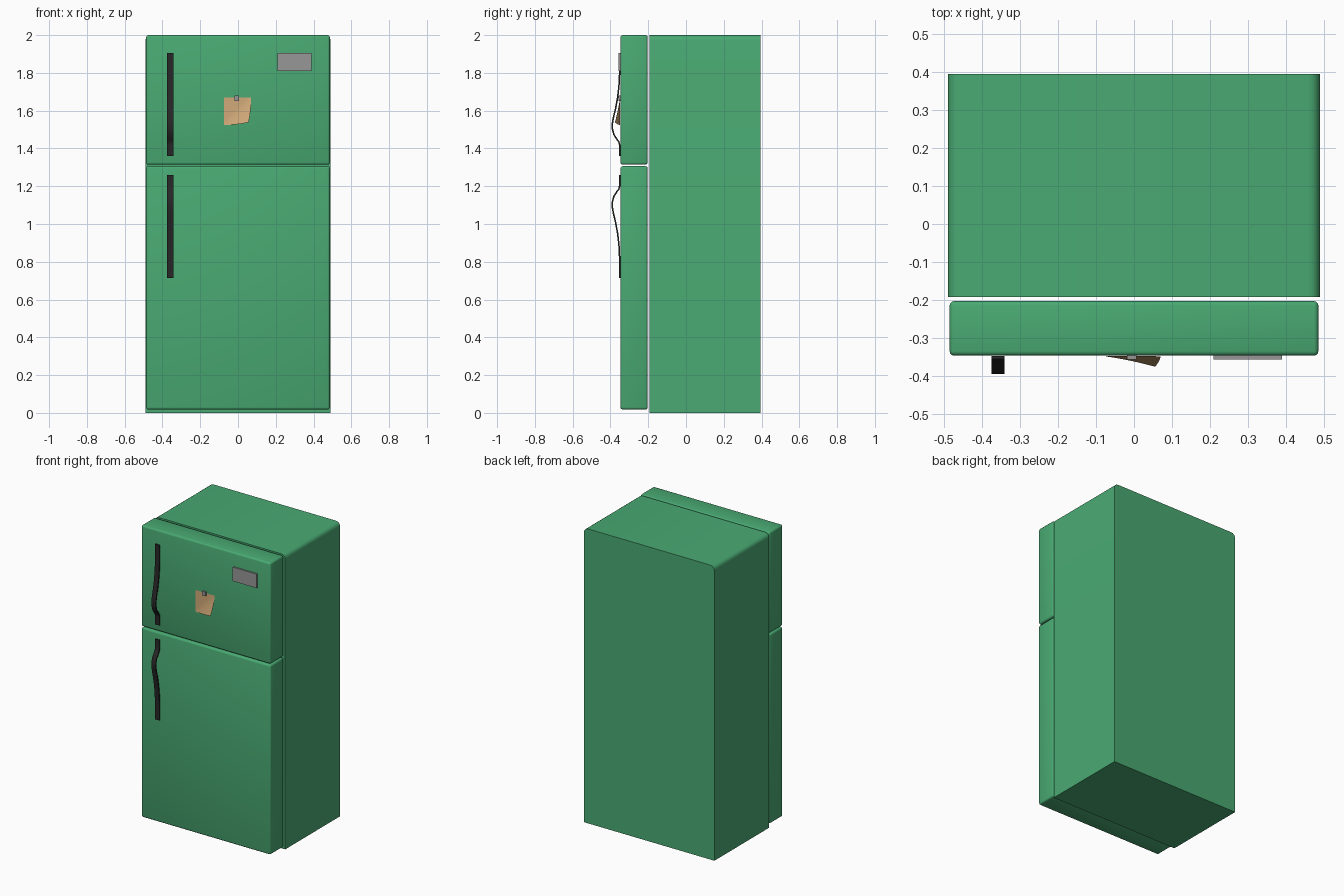
import bpy, bmesh, math
from mathutils import Vector

if "Cube" in bpy.data.objects:
    bpy.data.objects.remove(bpy.data.objects["Cube"])


def material(name, rgb):
    m = bpy.data.materials.new(name)
    m.diffuse_color = (*rgb, 1)
    m.use_nodes = True
    m.node_tree.nodes["Principled BSDF"].inputs["Base Color"].default_value = m.diffuse_color
    return m


green = material("green_enamel", (0.067, 0.40, 0.17))
black = material("black_plastic", (0.02, 0.02, 0.02))
grey = material("grey_metal", (0.31, 0.31, 0.31))
tan = material("tan_paper", (0.64, 0.40, 0.19))


def finish(name, bm, mat, angle=40):
    bmesh.ops.recalc_face_normals(bm, faces=bm.faces)
    me = bpy.data.meshes.new(name)
    bm.to_mesh(me)
    bm.free()
    ob = bpy.data.objects.new(name, me)
    bpy.context.collection.objects.link(ob)
    me.materials.append(mat)
    bpy.ops.object.select_all(action='DESELECT')
    ob.select_set(True)
    bpy.context.view_layer.objects.active = ob
    bpy.ops.object.shade_smooth_by_angle(angle=math.radians(angle))
    return ob


def box(name, lo, hi, mat, bevel=0.0, segments=3, pick=lambda e: True):
    lo, hi = Vector(lo), Vector(hi)
    bm = bmesh.new()
    bmesh.ops.create_cube(bm, size=1)
    for v in bm.verts:
        v.co = (lo + hi) / 2 + v.co * (hi - lo)
    if bevel:
        bmesh.ops.bevel(bm, geom=[e for e in bm.edges if pick(e)], offset=bevel,
                        segments=segments, profile=0.5, affect='EDGES')
    return finish(name, bm, mat)


# Cabinet: only the two long top edges are rounded
def long_top_edge(e):
    a, b = (v.co for v in e.verts)
    return abs(a.y - b.y) > 0.1 and a.z > 1.9


box("cabinet", (-0.49, -0.193, 0), (0.49, 0.395, 2), green, 0.03, 4, long_top_edge)

# Freezer and fridge doors
FRONT = -0.347
for name, z0, z1 in (("freezer_door", 1.314, 2.0), ("fridge_door", 0.018, 1.306)):
    box(name, (-0.486, FRONT, z0), (0.486, -0.203, z1), green, 0.012)

# Handles: one bowed strip, mirrored across the gap between the doors
PROFILE = [(-0.348, 1.905), (-0.348, 1.79), (-0.351, 1.73), (-0.358, 1.67),
           (-0.369, 1.61), (-0.381, 1.56), (-0.387, 1.525), (-0.385, 1.50),
           (-0.378, 1.475), (-0.362, 1.45), (-0.352, 1.437), (-0.348, 1.42), (-0.348, 1.36)]


def handle(name, mirror):
    pts = [Vector((0, y, 2.62 - z if mirror else z)) for y, z in PROFILE]
    bm = bmesh.new()
    rings = []
    for i, p in enumerate(pts):
        t = (pts[min(i + 1, len(pts) - 1)] - pts[max(i - 1, 0)]).normalized()
        n = Vector((0, -abs(t.z), t.y * (1 if t.z > 0 else -1))) * 0.008
        rings.append([bm.verts.new(q + Vector((x, 0, 0))) for q, x in
                      ((p, -0.375), (p, -0.342), (p + n, -0.342), (p + n, -0.375))])
    for a, b in zip(rings, rings[1:]):
        for k in range(4):
            bm.faces.new((a[k], a[(k + 1) % 4], b[(k + 1) % 4], b[k]))
    bm.faces.new(rings[0])
    bm.faces.new(rings[-1])
    finish(name, bm, black)


handle("freezer_handle", False)
handle("fridge_handle", True)

# Blank badge plate and note magnet
box("badge_plate", (0.21, -0.357, 1.81), (0.39, FRONT + 0.001, 1.905), grey)
box("note_magnet", (-0.019, -0.357, 1.652), (0.006, FRONT + 0.001, 1.68), grey)

# Paper note, lower right corner curling away from the door
bm = bmesh.new()
N = 10
bmesh.ops.create_grid(bm, x_segments=N, y_segments=N, size=0.5)
for v in bm.verts:
    u, w = v.co.x + 0.5, 0.5 - v.co.y
    d = max(0, u + w - 0.95)
    lift = 0.026 * d ** 1.2
    pull = 0.013 * d * d
    v.co = Vector((-0.074 + 0.144 * u - pull, FRONT - 0.0015 - lift,
                   1.67 - 0.146 * w + pull))
finish("paper_note", bm, tan)
